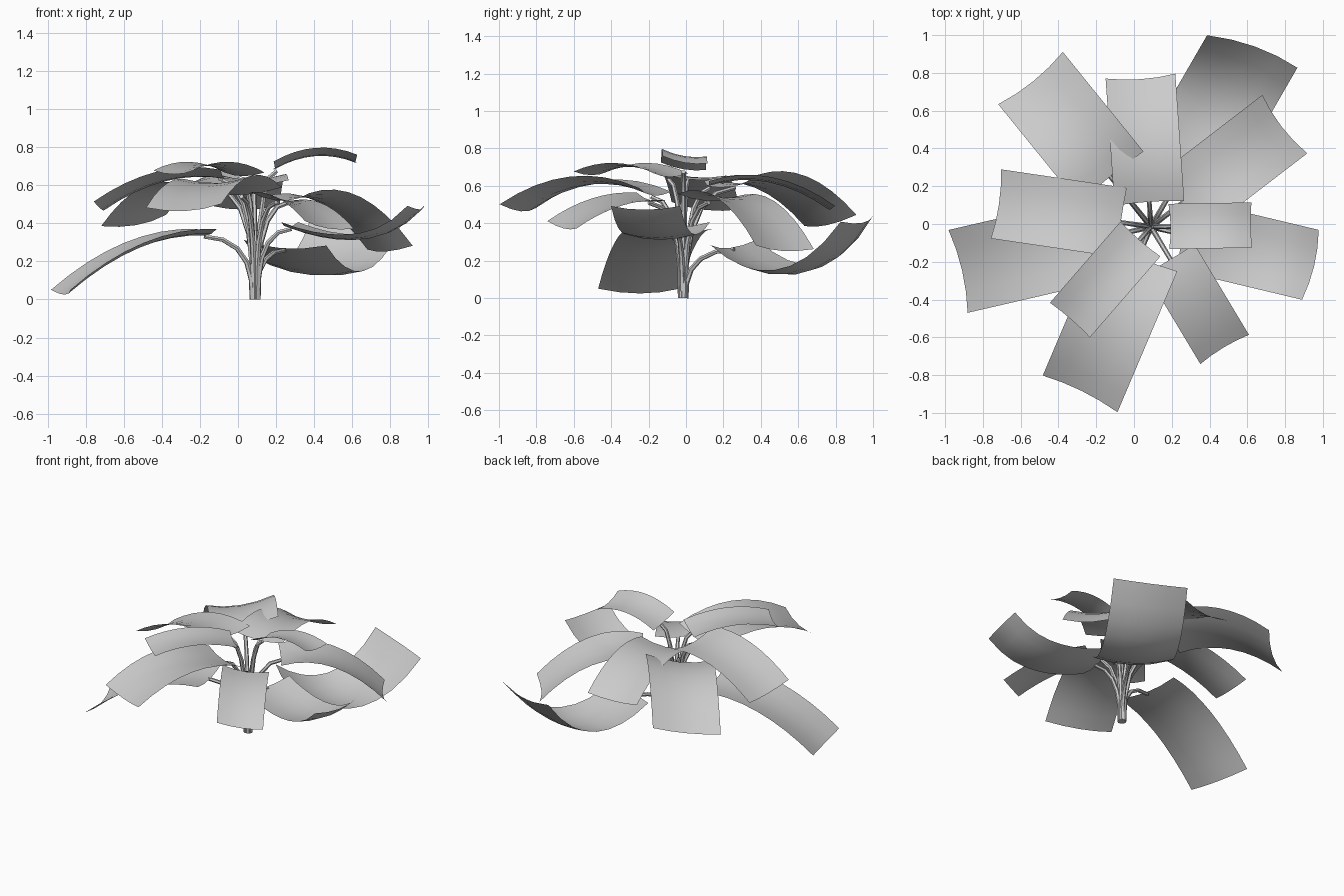
import bpy, bmesh, math
from mathutils import Vector

if "Cube" in bpy.data.objects:
    bpy.data.objects.remove(bpy.data.objects["Cube"])

CENTRE = Vector((0.09, -0.015, 0))
UP = Vector((0, 0, 1))


def smooth(obj):
    bpy.ops.object.select_all(action='DESELECT')
    bpy.context.view_layer.objects.active = obj
    obj.select_set(True)
    bpy.ops.object.shade_smooth_by_angle(angle=math.radians(45))


def leaf(name, out, r0, r1, heights, width, tilt, skew, curl, nu=8, nv=4):
    """Bent strip from radius r0 to r1; its height is a parabola through three values.
    The cross-section cups along the strip's normal; curl lifts the tip."""
    z0, zm, z1 = heights
    b = 4 * zm - 3 * z0 - z1
    c = 2 * (z0 + z1 - 2 * zm)
    side = UP.cross(out)
    bm = bmesh.new()
    rows = []
    for i in range(nu + 1):
        t = i / nu
        z = z0 + b * t + c * t * t + curl * t ** 5
        slope = (b + 2 * c * t + 5 * curl * t ** 4) / (r1 - r0)
        normal = (UP - out * slope).normalized()
        row = []
        for j in range(nv + 1):
            s = 2 * j / nv - 1
            p = CENTRE + out * (r0 + (r1 - r0) * t + skew * s * t * t)
            p += side * (width / 2 * s) + UP * (z + tilt * s)
            p += normal * (0.075 * width * (s * s - 0.4))
            row.append(bm.verts.new(p))
        rows.append(row)
    for lo, hi in zip(rows, rows[1:]):
        for j in range(nv):
            bm.faces.new((lo[j], hi[j], hi[j + 1], lo[j + 1]))
    me = bpy.data.meshes.new(name)
    bm.to_mesh(me)
    bm.free()
    obj = bpy.data.objects.new(name, me)
    bpy.context.collection.objects.link(obj)
    smooth(obj)


def stem(name, out, reach, h):
    """Tube rising in the central bundle, then arching out to the leaf."""
    cu = bpy.data.curves.new(name, 'CURVE')
    cu.dimensions = '3D'
    cu.bevel_depth = 0.016
    cu.bevel_resolution = 1
    cu.use_fill_caps = True
    sp = cu.splines.new('POLY')
    n = 5
    sp.points.add(n)
    for i in range(n + 1):
        a = i / n * math.pi / 2
        r = 0.014 + reach * (1 - math.cos(a)) ** 1.3
        p = CENTRE + out * r + UP * (h * math.sin(a))
        sp.points[i].co = (*p, 1)
        sp.points[i].radius = 1 - 0.05 * i
    obj = bpy.data.objects.new(name, cu)
    bpy.context.collection.objects.link(obj)
    bpy.ops.object.select_all(action='DESELECT')
    bpy.context.view_layer.objects.active = obj
    obj.select_set(True)
    bpy.ops.object.convert(target='MESH')
    smooth(bpy.context.object)


def frond(name, azimuth, r0, r1, heights, width, tilt=0.0, skew=0.0, curl=0.0):
    a = math.radians(azimuth)
    out = Vector((math.cos(a), math.sin(a), 0))
    leaf("leaf_" + name, out, r0, r1, heights, width, tilt, skew, curl)
    stem("stem_" + name, out, r0, heights[0] - 0.02)


# fronds: direction, inner and outer radius, heights (inner, middle, tip), width, sideways tilt
frond("back", 94, 0.13, 0.79, (0.61, 0.63, 0.48), 0.37)
frond("back_left", 129, 0.34, 1.0, (0.61, 0.6, 0.4), 0.44, -0.03)
frond("back_right_low", 60, 0.3, 1.09, (0.28, 0.14, 0.35), 0.5, 0.015, skew=-0.045, curl=0.06)
frond("back_right", 37.5, 0.21, 0.88, (0.53, 0.51, 0.26), 0.39, -0.01)
frond("right_top", 1, 0.1, 0.53, (0.695, 0.765, 0.73), 0.24, -0.02)
frond("right_low", -13.4, 0.18, 0.88, (0.39, 0.32, 0.38), 0.38, curl=0.1)
frond("front_right", -59, 0.2, 0.75, (0.53, 0.5, 0.38), 0.3, -0.02)
frond("front", 247, 0.17, 0.95, (0.56, 0.62, 0.475), 0.44, 0.01, skew=0.012)
frond("front_left_top", 229, 0.09, 0.65, (0.655, 0.71, 0.665), 0.28)
frond("left_low", 193, 0.26, 1.035, (0.35, 0.278, 0.035), 0.45)
frond("left", 171.6, 0.16, 0.82, (0.645, 0.635, 0.48), 0.37, 0.02)
